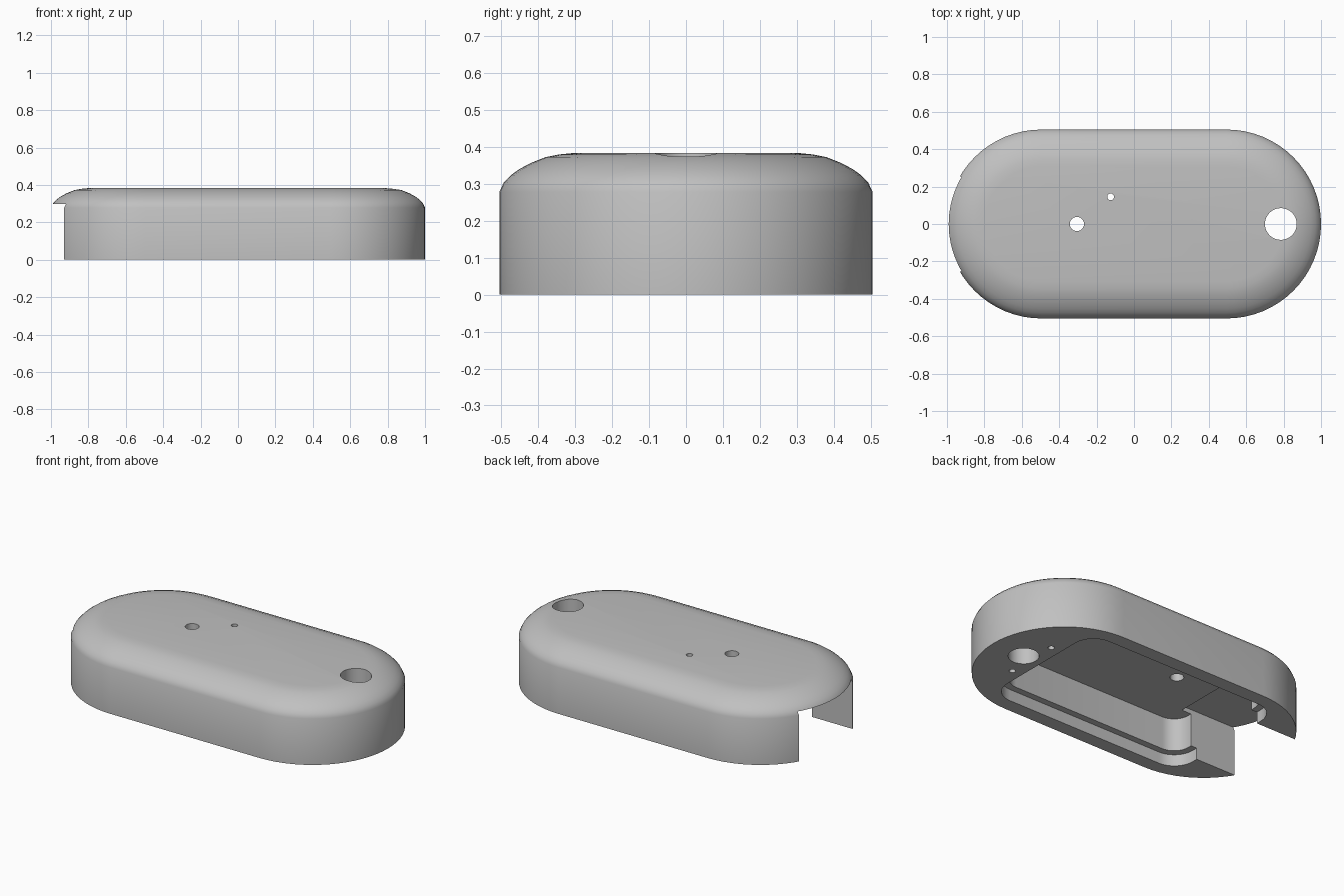
import bpy, bmesh, math

if "Cube" in bpy.data.objects:
    bpy.data.objects.remove(bpy.data.objects["Cube"], do_unlink=True)

grey = bpy.data.materials.new("light_grey")
grey.use_nodes = True
colour = (0.53, 0.53, 0.53, 1)
grey.diffuse_color = colour
grey.node_tree.nodes["Principled BSDF"].inputs["Base Color"].default_value = colour


def rounded_outline(half_x, half_y, radius, steps):
    """Counter-clockwise rectangle outline with round corners."""
    points = []
    for i, (sx, sy) in enumerate([(1, 1), (-1, 1), (-1, -1), (1, -1)]):
        cx, cy = sx * (half_x - radius), sy * (half_y - radius)
        for k in range(steps + 1):
            a = math.pi / 2 * (i + k / steps)
            points.append((cx + radius * math.cos(a), cy + radius * math.sin(a)))
    return points


def loft(name, sections):
    """Join outlines stacked in z, as (outline, z), into a closed solid."""
    bm = bmesh.new()
    rings = [[bm.verts.new((x, y, z)) for x, y in outline] for outline, z in sections]
    n = len(rings[0])
    for low, high in zip(rings, rings[1:]):
        for i in range(n):
            j = (i + 1) % n
            bm.faces.new((low[i], low[j], high[j], high[i]))
    bm.faces.new(rings[0][::-1])
    bm.faces.new(rings[-1])
    bmesh.ops.remove_doubles(bm, verts=bm.verts, dist=1e-5)
    bmesh.ops.recalc_face_normals(bm, faces=bm.faces)
    mesh = bpy.data.meshes.new(name)
    bm.to_mesh(mesh)
    bm.free()
    mesh.materials.append(grey)
    obj = bpy.data.objects.new(name, mesh)
    bpy.context.collection.objects.link(obj)
    return obj


def pocket(name, half_x, half_y, radius, top):
    outline = rounded_outline(half_x, half_y, radius, 8)
    return loft(name, [(outline, -0.1), (outline, top)])


def hole(name, x, y, radius, top):
    outline = [(x + px, y + py) for px, py in rounded_outline(radius, radius, radius, 8)]
    return loft(name, [(outline, -0.1), (outline, top)])


# Outer shell: long capsule shape with a softly rounded top edge
half_x, half_y = 1.0, 0.505
profile = [(0, 0), (0, 0.278), (0.012, 0.303), (0.03, 0.322), (0.053, 0.339),
           (0.085, 0.356), (0.125, 0.372), (0.16, 0.379), (0.2, 0.383)]
shell = loft("housing", [
    (rounded_outline(half_x - inset, half_y - inset, half_y - inset, 16), z)
    for inset, z in profile])

# Underside pocket with a shallow ledge, and the open slot at one end
slot = [(-0.555, -0.255), (-0.555, 0.255), (-1.2, 0.255), (-1.2, -0.255)]
cutters = [
    pocket("ledge_cutter", 0.66, 0.42, 0.13, 0.07),
    pocket("pocket_cutter", 0.62, 0.38, 0.1, 0.27),
    loft("slot_cutter", [(slot, -0.1), (slot, 0.297)]),
    # Through holes
    hole("large_hole_cutter", 0.785, 0, 0.085, 0.5),
    hole("medium_hole_cutter", -0.305, 0, 0.038, 0.5),
    hole("small_hole_cutter", -0.125, 0.145, 0.018, 0.5),
]
# Blind screw holes in the underside
cutters += [hole("screw_hole_cutter", 0.727, side * 0.165, 0.018, 0.2) for side in (1, -1)]

for cutter in cutters:
    cutter.hide_render = True
    mod = shell.modifiers.new(cutter.name, 'BOOLEAN')
    mod.operation = 'DIFFERENCE'
    mod.solver = 'EXACT'
    mod.object = cutter

# Bake the cuts and remove the cutters
graph = bpy.context.evaluated_depsgraph_get()
baked = bpy.data.meshes.new_from_object(shell.evaluated_get(graph))
shell.modifiers.clear()
shell.data = baked
for cutter in cutters:
    bpy.data.objects.remove(cutter, do_unlink=True)

bpy.ops.object.select_all(action='DESELECT')
shell.select_set(True)
bpy.context.view_layer.objects.active = shell
bpy.ops.object.shade_smooth_by_angle(angle=math.radians(35))
